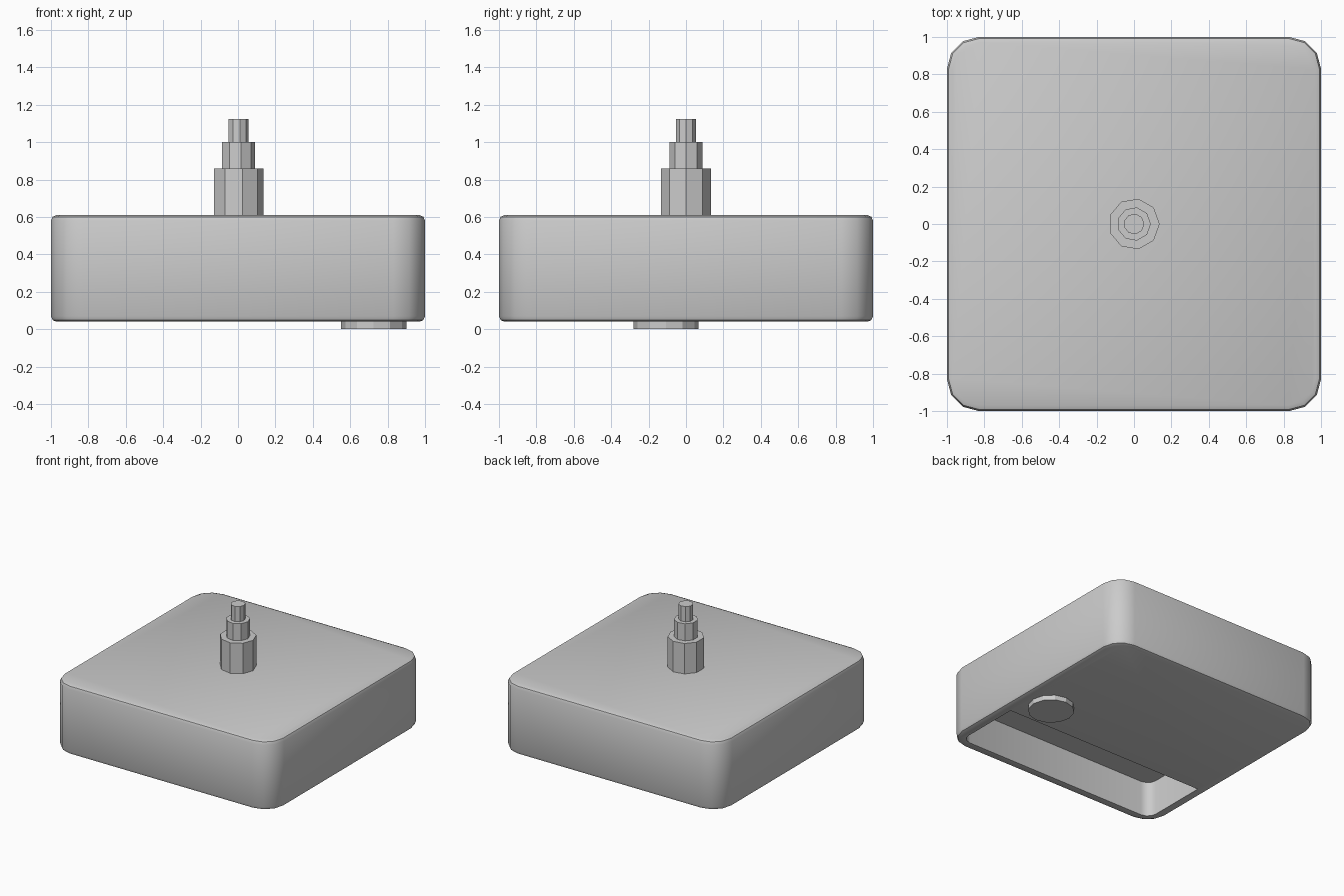
import bpy
import bmesh
import math
from mathutils import Matrix

cube = bpy.data.objects.get("Cube")
if cube:
    bpy.data.objects.remove(cube, do_unlink=True)

grey = bpy.data.materials.new("plain grey")
grey.use_nodes = True
colour = (0.6, 0.6, 0.6, 1)
grey.diffuse_color = colour
grey.node_tree.nodes["Principled BSDF"].inputs["Base Color"].default_value = colour


def finish(bm, name):
    mesh = bpy.data.meshes.new(name)
    bmesh.ops.recalc_face_normals(bm, faces=bm.faces)
    bm.to_mesh(mesh)
    bm.free()
    mesh.materials.append(grey)
    obj = bpy.data.objects.new(name, mesh)
    bpy.context.collection.objects.link(obj)
    return obj


def box(low, high):
    bm = bmesh.new()
    bmesh.ops.create_cube(bm, size=1)
    for v in bm.verts:
        for i in range(3):
            v.co[i] = low[i] if v.co[i] < 0 else high[i]
    return bm


def is_vertical(e):
    a, b = (v.co for v in e.verts)
    return (a - b).xy.length < 1e-4


def bevel(bm, edges, width, segments):
    bmesh.ops.bevel(bm, geom=edges, offset=width, segments=segments,
                    profile=0.5, affect='EDGES')


def cylinder(name, x, y, radius, z0, z1, sides):
    bm = bmesh.new()
    spot = Matrix.Translation((x, y, (z0 + z1) / 2))
    bmesh.ops.create_cone(bm, cap_ends=True, segments=sides, radius1=radius,
                          radius2=radius, depth=z1 - z0, matrix=spot)
    # Put a corner of the polygon on the +x axis
    turn = math.pi / 2
    bmesh.ops.rotate(bm, verts=bm.verts, cent=(x, y, 0),
                     matrix=Matrix.Rotation(-turn, 3, 'Z'))
    return finish(bm, name)


# Rounded housing
bottom, top = 0.04, 0.61
bm = box((-1, -1, bottom), (1, 1, top))
bevel(bm, [e for e in bm.edges if is_vertical(e)], 0.17, 3)
rims = [e for e in bm.edges
        if abs(e.verts[0].co.z - e.verts[1].co.z) < 1e-4
        and any(abs(f.normal.z) > 0.9 for f in e.link_faces)]
bevel(bm, rims, 0.03, 2)
housing = finish(bm, "housing")

# Open compartment in the underside, along the front
bm = box((-0.92, -0.92, -0.1), (0.92, -0.35, 0.33))
bevel(bm, [e for e in bm.edges if is_vertical(e) and e.verts[0].co.y < -0.9], 0.08, 3)
cutter = finish(bm, "compartment_cutter")
cutter.hide_render = True

cut = housing.modifiers.new("compartment", 'BOOLEAN')
cut.operation = 'DIFFERENCE'
cut.solver = 'EXACT'
cut.object = cutter
bpy.context.view_layer.objects.active = housing
housing.select_set(True)
bpy.ops.object.modifier_apply(modifier=cut.name)
bpy.data.objects.remove(cutter, do_unlink=True)
bpy.ops.object.shade_smooth_by_angle(angle=math.radians(40))

# Stepped nine-sided shaft
steps = [("shaft_base", 0.137, top - 0.02, 0.86),
         ("shaft_middle", 0.09, 0.86, 1.0),
         ("shaft_tip", 0.055, 1.0, 1.125)]
for name, radius, z0, z1 in steps:
    cylinder(name, 0, 0, radius, z0, z1, 9)

# Setting wheel under the housing
cylinder("setting_wheel", 0.725, -0.107, 0.175, 0, bottom + 0.02, 12)
